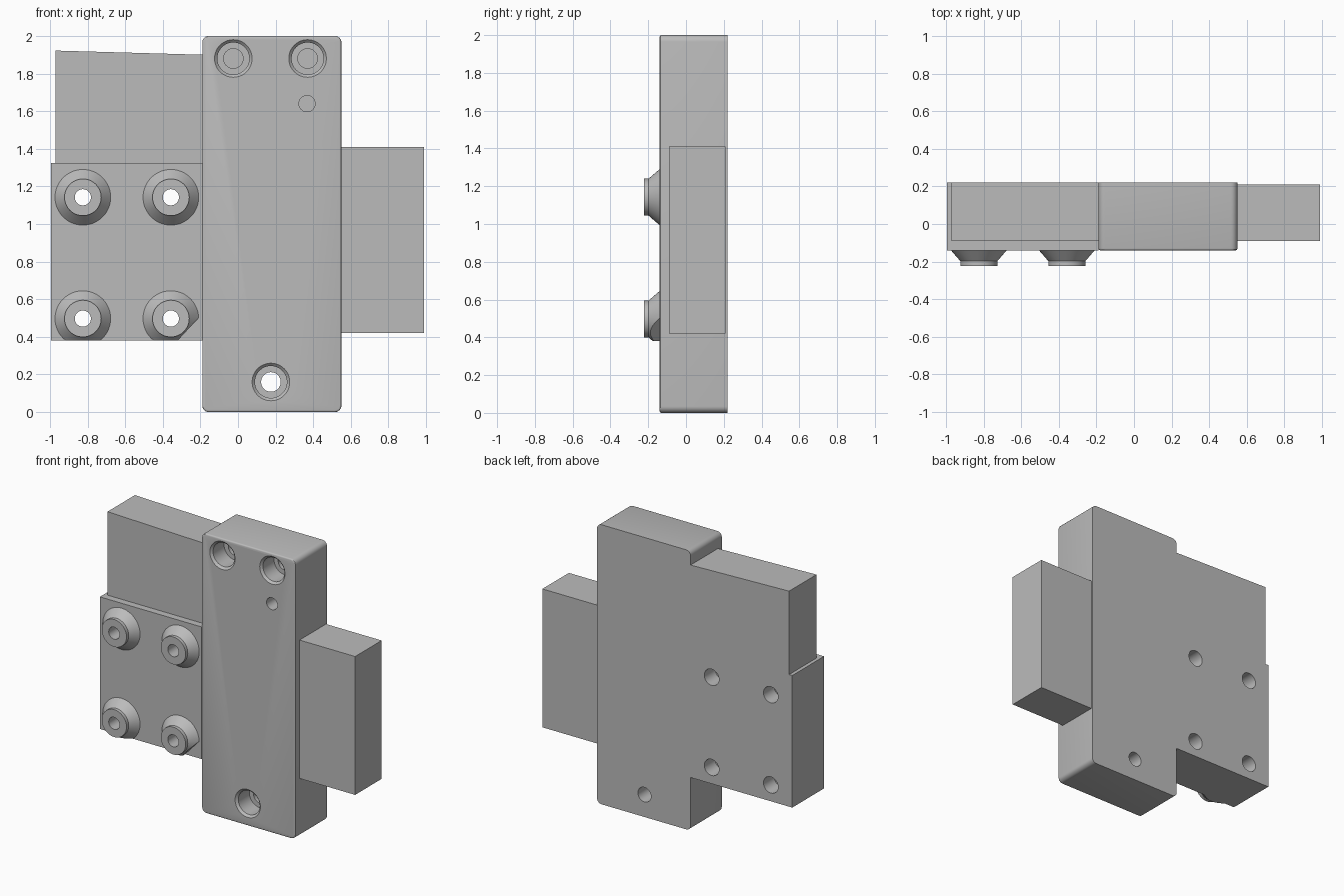
import bpy, bmesh, math
from mathutils import Vector

old = bpy.data.objects.get("Cube")
if old:
    bpy.data.objects.remove(old, do_unlink=True)

grey = bpy.data.materials.new("plain grey")
grey.use_nodes = True
colour = (0.5, 0.5, 0.5, 1)
grey.diffuse_color = colour
grey.node_tree.nodes["Principled BSDF"].inputs["Base Color"].default_value = colour

FRONT, BACK = -0.14, 0.22


def finish(name, bm):
    bmesh.ops.recalc_face_normals(bm, faces=bm.faces)
    mesh = bpy.data.meshes.new(name)
    bm.to_mesh(mesh)
    bm.free()
    mesh.materials.append(grey)
    obj = bpy.data.objects.new(name, mesh)
    bpy.context.collection.objects.link(obj)
    return obj


def prism(name, outline, y0, y1, round_corners=0, round_front=0):
    """Extrude an (x, z) outline from y0 to y1."""
    bm = bmesh.new()
    face = bm.faces.new([bm.verts.new((x, y0, z)) for x, z in outline])
    new = bmesh.ops.extrude_face_region(bm, geom=[face])["geom"]
    bmesh.ops.translate(bm, vec=(0, y1 - y0, 0),
                        verts=[v for v in new if isinstance(v, bmesh.types.BMVert)])
    bmesh.ops.recalc_face_normals(bm, faces=bm.faces)
    if round_corners:
        edges = [e for e in bm.edges
                 if abs(e.verts[0].co.y - e.verts[1].co.y) > 0.1]
        bmesh.ops.bevel(bm, geom=edges, offset=round_corners, segments=6,
                        profile=0.5, affect='EDGES')
    if round_front:
        edges = [e for e in bm.edges
                 if all(abs(v.co.y - y0) < 1e-4 for v in e.verts)]
        bmesh.ops.bevel(bm, geom=edges, offset=round_front, segments=3,
                        profile=0.5, affect='EDGES')
    return finish(name, bm)


def box(name, x0, x1, y0, y1, z0, z1, **rounding):
    return prism(name, [(x0, z0), (x1, z0), (x1, z1), (x0, z1)], y0, y1, **rounding)


def lathe(name, x, z, profile, sides=48):
    """Closed solid turned about the y axis from (radius, y) points."""
    bm = bmesh.new()
    rings = []
    for r, y in profile:
        angles = [math.tau * i / sides for i in range(sides)]
        rings.append([bm.verts.new((x + r * math.cos(a), y, z + r * math.sin(a)))
                      for a in angles])
    for a, b in zip(rings, rings[1:]):
        for i in range(sides):
            j = (i + 1) % sides
            bm.faces.new((a[i], a[j], b[j], b[i]))
    bm.faces.new(rings[0])
    bm.faces.new(rings[-1])
    return finish(name, bm)


def cut(obj, cutter):
    mod = obj.modifiers.new("cut", 'BOOLEAN')
    mod.operation = 'DIFFERENCE'
    mod.solver = 'EXACT'
    mod.object = cutter
    bpy.context.view_layer.objects.active = obj
    bpy.ops.object.modifier_apply(modifier=mod.name)


def discard(cutter):
    bpy.data.objects.remove(cutter, do_unlink=True)


# Main slab with rounded corners, side plate and plain blocks
body = box("main_body", -0.19, 0.55, FRONT, BACK, 0, 2,
           round_corners=0.035, round_front=0.01)
plate = box("mounting_plate", -0.995, -0.19, FRONT, BACK, 0.38, 1.325)
upper = prism("upper_block", [(-0.97, 1.325), (-0.19, 1.325), (-0.19, 1.9), (-0.97, 1.922)],
              -0.09, BACK)
side = box("side_block", 0.55, 0.99, -0.09, 0.21, 0.42, 1.41)

# Counterbored screw holes: two blind at the top, one through at the bottom
for x, z, end in ((-0.025, 1.88, 0.12), (0.37, 1.88, 0.12), (0.175, 0.16, 0.3)):
    hole = lathe("screw_hole_cutter", x, z,
                 [(0.11, FRONT - 0.01), (0.1, FRONT), (0.085, FRONT + 0.015),
                  (0.085, 0.0), (0.052, 0.0), (0.052, end)])
    cut(body, hole)
    discard(hole)
pin = lathe("pin_hole_cutter", 0.367, 1.64, [(0.043, -0.2), (0.043, 0.0)])
cut(body, pin)
discard(pin)

# Conical bosses, bored through together with the plate
trim = box("boss_trim_cutter", -1.1, 0.1, -0.3, 0.0, 0.2, 0.38)
corner = prism("boss_corner_cutter", [(-0.33, 0.37), (-0.1, 0.37), (-0.1, 0.62)],
               -0.3, 0.0)
bosses = []
for side_name, x in (("right", -0.825), ("left", -0.357)):
    for level, z in (("upper", 1.142), ("lower", 0.497)):
        boss = lathe(f"{level}_{side_name}_boss", x, z,
                     [(0.098, -0.222), (0.098, -0.198), (0.148, FRONT)])
        if level == "lower":
            cut(boss, trim)
            if side_name == "left":
                cut(boss, corner)
        bore = lathe("bore_cutter", x, z,
                     [(0.043, -0.3), (0.043, 0.1), (0.058, 0.1), (0.058, 0.3)])
        cut(boss, bore)
        cut(plate, bore)
        discard(bore)
        bosses.append(boss)
discard(trim)
discard(corner)

# Smooth round surfaces while keeping edges sharp
bpy.ops.object.select_all(action='DESELECT')
for obj in [body, plate] + bosses:
    obj.select_set(True)
bpy.context.view_layer.objects.active = body
bpy.ops.object.shade_smooth_by_angle(angle=math.radians(30))
